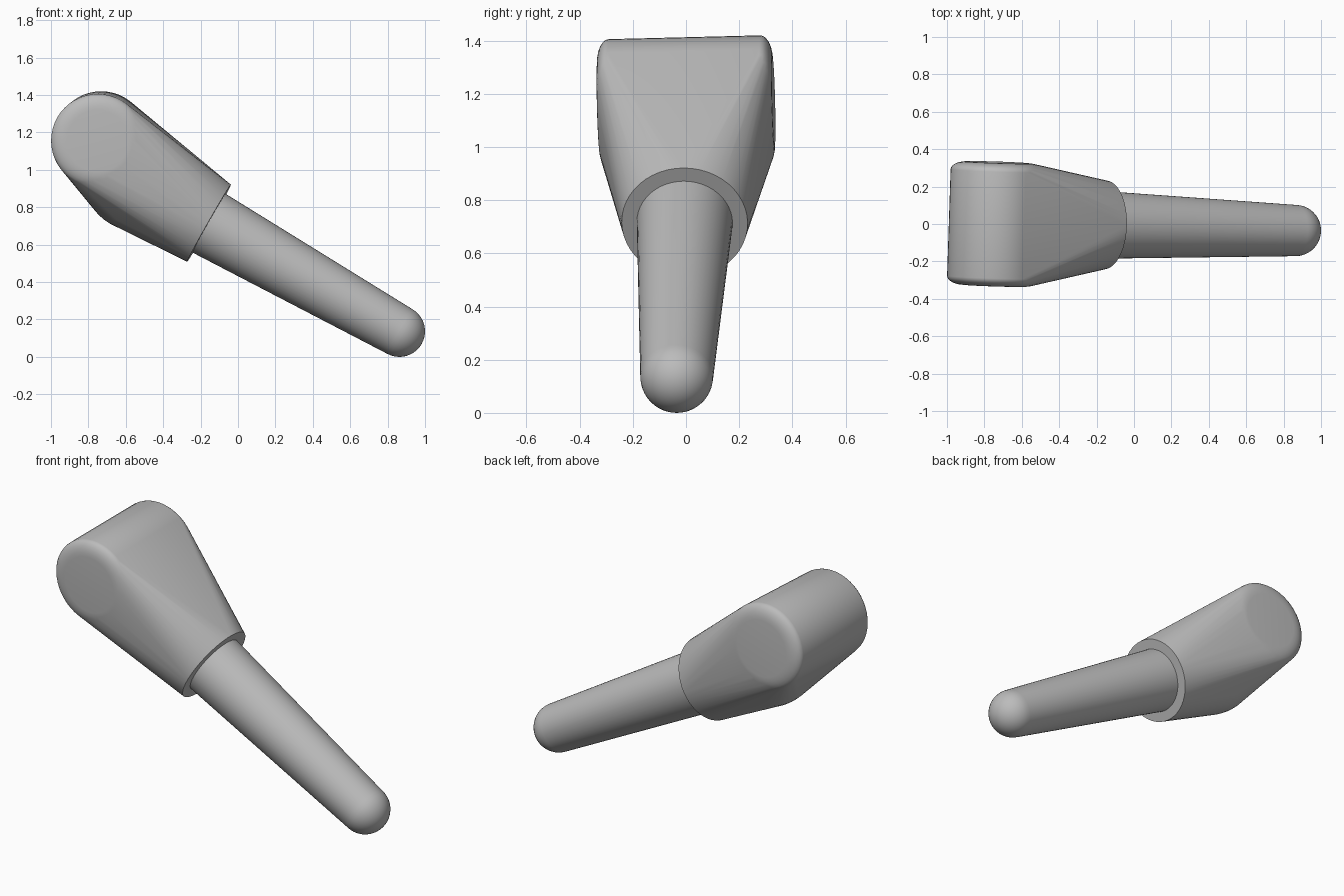
import bpy, bmesh
from math import sin, cos, pi, radians
from mathutils import Vector

old = bpy.data.objects.get("Cube")
if old:
    bpy.data.objects.remove(old, do_unlink=True)

grey = bpy.data.materials.new("plain_grey")
grey.use_nodes = True
GREY = (0.5, 0.5, 0.5, 1)
grey.diffuse_color = GREY
grey.node_tree.nodes["Principled BSDF"].inputs["Base Color"].default_value = GREY

SIDES = 48
COLLAR = Vector((-0.155, -0.005, 0.715))
TIP = Vector((0.863, -0.035, 0.137))
TIP_R = 0.137
HEAD = Vector((-0.74, 0, 1.163))
HEAD_AXIS = Vector((0.033, 1, 0.025)).normalized()
HEAD_R = 0.25
HEAD_HALF = 0.33
BULGE = Vector((-0.545, 0, 0.955))
BULGE_R = 0.28


def ring(bm, centre, axis, radius):
    """Add a circle of vertices around an axis."""
    u = axis.cross(Vector((0, 0, 1))).normalized()
    v = axis.cross(u)
    turns = [2 * pi * i / SIDES for i in range(SIDES)]
    return [bm.verts.new(centre + radius * (cos(t) * u + sin(t) * v)) for t in turns]


def finish(bm, name, angle):
    bmesh.ops.recalc_face_normals(bm, faces=bm.faces)
    mesh = bpy.data.meshes.new(name)
    bm.to_mesh(mesh)
    bm.free()
    obj = bpy.data.objects.new(name, mesh)
    bpy.context.collection.objects.link(obj)
    mesh.materials.append(grey)
    bpy.ops.object.select_all(action="DESELECT")
    obj.select_set(True)
    bpy.context.view_layer.objects.active = obj
    bpy.ops.object.shade_smooth_by_angle(angle=radians(angle))


axis = (TIP - COLLAR).normalized()

# Housing: skin stretched over a rounded drum, a bulge and the collar ring
bm = bmesh.new()
ring(bm, COLLAR, axis, 0.237)
for side in (-1, 1):
    for step in range(7):
        a = step / 6 * pi / 2
        depth = HEAD_HALF - 0.045 * (1 - sin(a))
        ring(bm, HEAD + side * depth * HEAD_AXIS, HEAD_AXIS, HEAD_R - 0.085 * (1 - cos(a)))
bulge = bmesh.ops.create_uvsphere(bm, u_segments=SIDES, v_segments=24, radius=BULGE_R)
bmesh.ops.translate(bm, verts=bulge["verts"], vec=BULGE)
hull = bmesh.ops.convex_hull(bm, input=bm.verts[:])
spare = {g for g in hull["geom_interior"] + hull["geom_unused"]
         if isinstance(g, bmesh.types.BMVert)}
bmesh.ops.delete(bm, geom=list(spare), context="VERTS")
bmesh.ops.dissolve_limit(bm, angle_limit=radians(0.5), verts=bm.verts[:], edges=bm.edges[:])
finish(bm, "housing", 35)

# Shaft: tapered rod with a round end
bm = bmesh.new()
rings = [ring(bm, COLLAR - 0.05 * axis, axis, 0.182)]
for step in range(10):
    a = step / 10 * pi / 2
    rings.append(ring(bm, TIP + TIP_R * sin(a) * axis, axis, TIP_R * cos(a)))
for a, b in zip(rings, rings[1:]):
    for i in range(SIDES):
        j = (i + 1) % SIDES
        bm.faces.new((a[i], a[j], b[j], b[i]))
bm.faces.new(rings[0])
end = bm.verts.new(TIP + TIP_R * axis)
for i in range(SIDES):
    bm.faces.new((rings[-1][i], rings[-1][(i + 1) % SIDES], end))
finish(bm, "shaft", 35)
